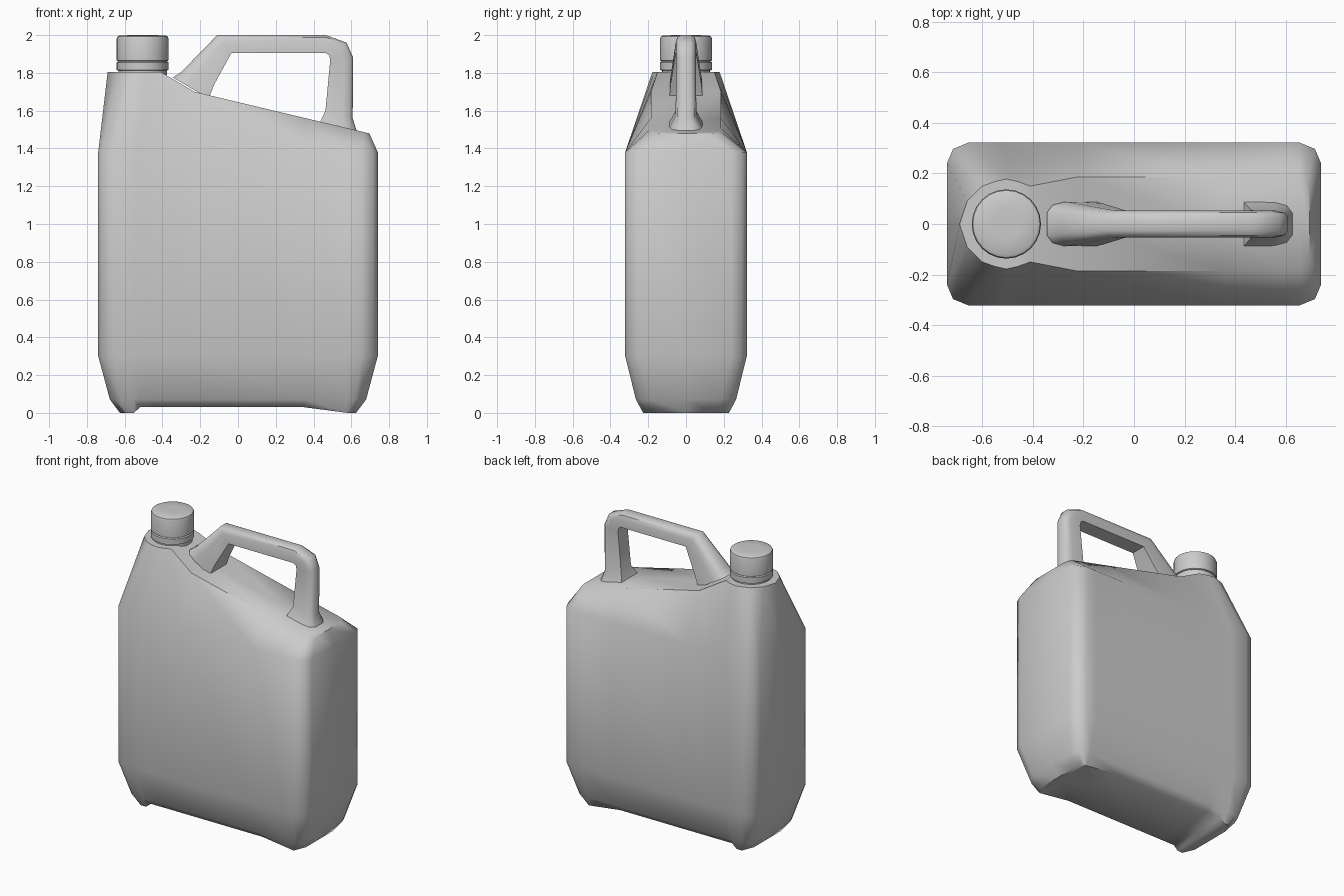
import bpy, bmesh, math

if "Cube" in bpy.data.objects:
    bpy.data.objects.remove(bpy.data.objects["Cube"])


def finish(name, bm, angle):
    bmesh.ops.remove_doubles(bm, verts=bm.verts, dist=1e-4)
    bmesh.ops.dissolve_degenerate(bm, edges=bm.edges, dist=1e-5)
    bmesh.ops.recalc_face_normals(bm, faces=bm.faces)
    mesh = bpy.data.meshes.new(name)
    bm.to_mesh(mesh)
    bm.free()
    ob = bpy.data.objects.new(name, mesh)
    bpy.context.collection.objects.link(ob)
    bpy.ops.object.select_all(action='DESELECT')
    ob.select_set(True)
    bpy.context.view_layer.objects.active = ob
    bpy.ops.object.shade_smooth_by_angle(angle=math.radians(angle))
    return ob


def loft(name, rings, angle, caps=True):
    """Skin a list of closed rings having equal point counts."""
    bm = bmesh.new()
    vs = [[bm.verts.new(p) for p in r] for r in rings]
    n = len(vs[0])
    for a, b in zip(vs, vs[1:]):
        for i in range(n):
            j = (i + 1) % n
            bm.faces.new((a[i], a[j], b[j], b[i]))
    if caps:
        bm.faces.new(vs[0])
        bm.faces.new(vs[-1])
    return finish(name, bm, angle)


def mirrored(half):
    """Close a half outline (first and last points on y = 0)."""
    return half + [(x, -y, z) for x, y, z in half[-2:0:-1]]


# Body: half outlines of the main section and of the sloped top
plan = [(-.74, 0), (-.74, .24), (-.716, .297), (-.655, .322), (-.55, .322),
        (-.52, .322), (-.41, .322), (-.23, .322), (.35, .322), (.58, .322),
        (.655, .322), (.716, .297), (.74, .24), (.74, 0)]
top = [(-.69, 0), (-.66, .09), (-.60, .15), (-.55, .168), (-.505, .178),
       (-.46, .168), (-.41, .15), (-.23, .185), (.35, .185), (.58, .185),
       (.66, .185), (.685, .172), (.695, .13), (.695, 0)]


def top_z(x):
    return 1.805 if x < -.4 else 1.70 - .238 * (x + .23)


def foot_z(i):
    return .03 if 5 <= i <= 8 else 0      # shallow arch between the feet


def section(dx, dy, z):
    out = []
    for i, (x, y) in enumerate(plan):
        k = 0 if 4 <= i <= 9 else (.55 if i in (3, 10) else 1)
        nx = x - math.copysign(dx * k, x)
        ny = max(0, y - dy)
        out.append((nx, ny, foot_z(i) if z is None else z))
    return out


bottom = section(.115, .095, None)
upper = [(x, y, top_z(x)) for x, y in top]
halves = [[(x, 0, z) for x, y, z in bottom], bottom,
          section(.062, .057, .07), section(0, 0, .30), section(0, 0, 1.38),
          upper, [(x, 0, z) for x, y, z in upper]]

# The first and last rings collapse onto the centre line to close the body
loft("body", [mirrored(h) for h in halves], 50, caps=False)


# Neck collar and screw cap
def lathe(name, profile, cx, n=24):
    rings = [[(cx + r * math.cos(math.tau * i / n), r * math.sin(math.tau * i / n), z)
              for i in range(n)] for r, z in profile]
    return loft(name, rings, 35)


lathe("neck_collar", [(.128, 1.79), (.128, 1.812), (.137, 1.816),
                      (.137, 1.856), (.130, 1.861), (.130, 1.87)], -.505)
lathe("screw_cap", [(.130, 1.862), (.137, 1.866), (.137, 1.982),
                    (.133, 1.992), (.122, 1.998), (.06, 2.0)], -.505)

# Handle: outer point, inner point and half width at each station
stations = [((-.345, 1.775), (-.155, 1.665), .088),
            ((-.30, 1.805), (-.125, 1.74), .082),
            ((-.11, 2.0), (-.035, 1.905), .054),
            ((.465, 2.0), (.465, 1.905), .054),
            ((.575, 1.96), (.483, 1.893), .054),
            ((.61, 1.88), (.488, 1.865), .052),
            ((.607, 1.56), (.463, 1.60), .055),
            ((.632, 1.48), (.43, 1.53), .093)]
rounding = [(0, .5), (.12, .85), (.38, 1), (1, 1)]   # depth, width factors
rings = []
for (ox, oz), (ix, iz), w in stations:
    side = [(ox + (ix - ox) * t, w * k, oz + (iz - oz) * t) for t, k in rounding]
    rings.append(side + [(x, -y, z) for x, y, z in reversed(side)])
loft("handle", rings, 40)
